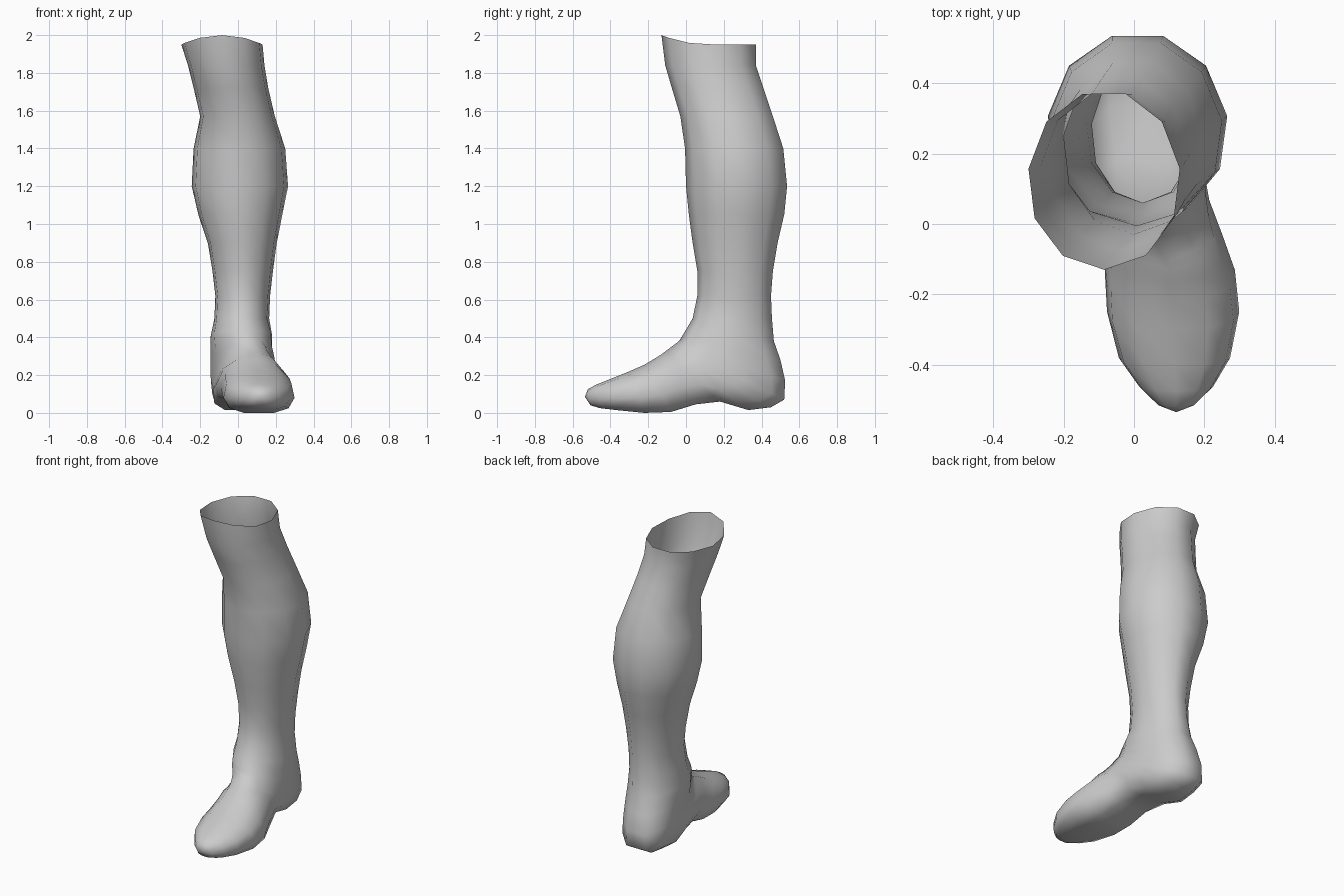
import bpy, bmesh
from math import sin, cos, pi

cube = bpy.data.objects.get("Cube")
if cube:
    bpy.data.objects.remove(cube, do_unlink=True)

SIDES = 11  # one vertex on the shin crest, a flat facet at the back

# Shin and calf: height, left/right edges, front/back edges
LEG = [
    (1.95, -0.30, 0.13, -0.13, 0.37),
    (1.84, -0.265, 0.14, -0.11, 0.37),
    (1.72, -0.235, 0.16, -0.075, 0.41),
    (1.57, -0.20, 0.195, -0.03, 0.46),
    (1.40, -0.235, 0.25, -0.005, 0.515),
    (1.20, -0.245, 0.265, 0.0, 0.535),
    (1.05, -0.21, 0.235, 0.015, 0.52),
    (0.90, -0.16, 0.205, 0.035, 0.485),
    (0.75, -0.135, 0.185, 0.06, 0.46),
    (0.62, -0.12, 0.17, 0.06, 0.45),
    (0.50, -0.125, 0.165, 0.035, 0.455),
]

# Foot sections fan round from ankle to toe:
# instep (x, y, z), heel or sole (x, y, z), half width
FOOT = [
    ((0.03, 0.0, 0.44), (0.01, 0.465, 0.38), 0.163),
    ((0.04, -0.03, 0.39), (0.0, 0.50, 0.28), 0.163),
    ((0.06, -0.05, 0.37), (-0.01, 0.525, 0.17), 0.163),
    ((0.07, -0.07, 0.355), (-0.01, 0.52, 0.07), 0.163),
    ((0.08, -0.09, 0.34), (0.0, 0.45, 0.03), 0.163),
    ((0.09, -0.11, 0.325), (0.0, 0.33, 0.015), 0.163),
    ((0.10, -0.13, 0.31), (0.02, 0.18, 0.06), 0.165),
    ((0.10, -0.17, 0.285), (0.07, 0.05, 0.045), 0.17),
    ((0.105, -0.22, 0.255), (0.10, -0.08, 0.005), 0.185),
    ((0.11, -0.30, 0.22), (0.112, -0.22, 0.0), 0.188),
    ((0.115, -0.40, 0.18), (0.115, -0.37, 0.015), 0.158),
    ((0.12, -0.475, 0.15), (0.12, -0.455, 0.025), 0.105),
    ((0.12, -0.52, 0.125), (0.12, -0.505, 0.04), 0.055),
]


def section(front, back, width, squareness):
    """Closed section between two points, squarer toward the back point."""
    shape = []
    for i in range(SIDES):
        a = 2 * pi * i / SIDES
        c, s = cos(a), sin(a)
        e = squareness if c < 0 else 1.0
        shape.append((abs(c) ** e * (1 if c > 0 else -1),
                      abs(s) ** e * (1 if s > 0 else -1)))
    low = -min(c for c, s in shape)
    wide = max(s for c, s in shape)
    ring = []
    for c, s in shape:
        t = (1 - (c if c > 0 else c / low)) / 2
        x, y, z = (f + (b - f) * t for f, b in zip(front, back))
        ring.append((x + width * s / wide, y, z))
    return ring


rings = []
for z, x0, x1, y0, y1 in LEG:
    mid = (x0 + x1) / 2
    rings.append(section((mid, y0, z), (mid, y1, z), (x1 - x0) / 2, 1.0))

# Raise the front of the open rim toward the knee
rings[0] = [(x, y, z + 0.05 * max(0, cos(2 * pi * i / SIDES)) ** 2)
            for i, (x, y, z) in enumerate(rings[0])]

for k, (front, back, width) in enumerate(FOOT):
    rings.append(section(front, back, width, max(0.68, 0.95 - 0.09 * k)))

# Skin the sections and close the toe
bm = bmesh.new()
loops = [[bm.verts.new(p) for p in ring] for ring in rings]
for upper, lower in zip(loops, loops[1:]):
    for i in range(SIDES):
        j = (i + 1) % SIDES
        bm.faces.new((upper[i], lower[i], lower[j], upper[j]))
tip = bm.verts.new((0.12, -0.535, 0.085))
for i in range(SIDES):
    bm.faces.new((loops[-1][i], tip, loops[-1][(i + 1) % SIDES]))
bmesh.ops.recalc_face_normals(bm, faces=bm.faces)
# The tip must face forward
bm.normal_update()
if tip.normal.y > 0:
    bmesh.ops.reverse_faces(bm, faces=bm.faces)

mesh = bpy.data.meshes.new("lower_leg")
bm.to_mesh(mesh)
bm.free()
for poly in mesh.polygons:
    poly.use_smooth = True

grey = bpy.data.materials.new("plain_grey")
grey.use_nodes = True
colour = (0.6, 0.6, 0.6, 1)
grey.diffuse_color = colour
grey.node_tree.nodes["Principled BSDF"].inputs["Base Color"].default_value = colour
mesh.materials.append(grey)

leg = bpy.data.objects.new("lower_leg", mesh)
bpy.context.collection.objects.link(leg)
